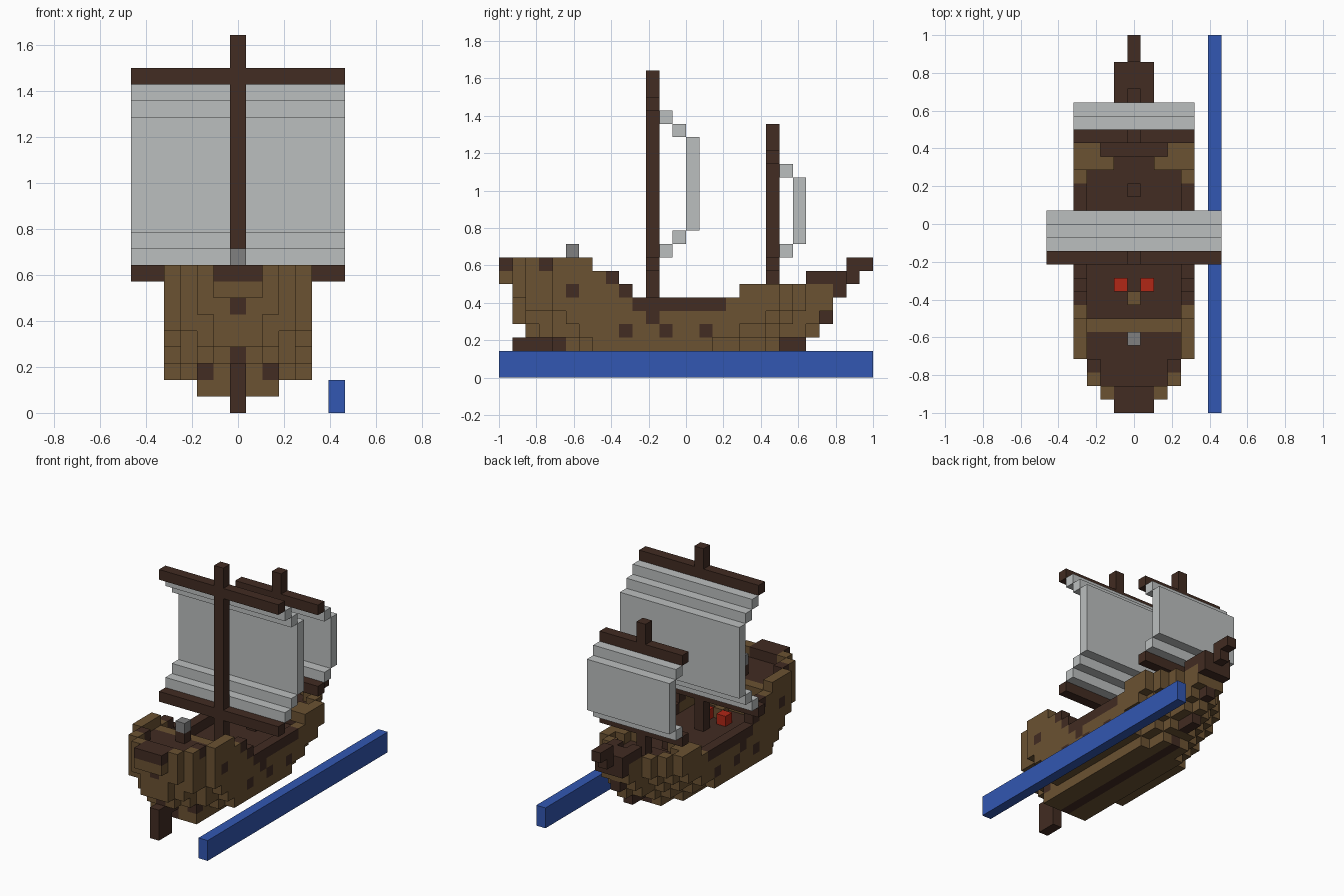
import bpy
import bmesh
from mathutils import Matrix, Vector

U = 2 / 28  # block size

cube = bpy.data.objects.get("Cube")
if cube:
    bpy.data.objects.remove(cube, do_unlink=True)


def material(name, rgb):
    m = bpy.data.materials.new(name)
    m.use_nodes = True
    m.diffuse_color = (*rgb, 1)
    m.node_tree.nodes["Principled BSDF"].inputs["Base Color"].default_value = (*rgb, 1)
    return m


BROWN = material("oak brown", (.147, .084, .032))
DARK = material("dark wood", (.054, .025, .016))
CLOTH = material("sail cloth", (.5, .52, .52))
BLUE = material("water blue", (.032, .095, .445))
RED = material("signal red", (.44, .02, .008))
GREY = material("stone grey", (.216, .216, .216))


def make_object(name, bm, mats):
    mesh = bpy.data.meshes.new(name)
    bm.to_mesh(mesh)
    bm.free()
    for m in mats:
        mesh.materials.append(m)
    obj = bpy.data.objects.new(name, mesh)
    bpy.context.collection.objects.link(obj)
    return obj


def add_box(bm, xs, ys, zs):
    """Add a box covering inclusive block ranges across, along and up."""
    size = [b - a + 1 for a, b in (xs, ys, zs)]
    low = Vector((xs[0] - .5, ys[0] - 14, zs[0]))
    mid = (low + Vector(size) / 2) * U
    bmesh.ops.create_cube(bm, size=U, matrix=Matrix.Translation(mid) @ Matrix.Diagonal((*size, 1)))


def boxes(name, mat, *ranges):
    bm = bmesh.new()
    for r in ranges:
        add_box(bm, *r)
    return make_object(name, bm, [mat])


# Hull layers: first row, stern half-widths, last row, bow half-widths, full half-width
BOW = [1, 1, 2, 3]
LAYERS = {
    1: (4, [2], 19, [1, 1], 2),
    2: (4, [2, 2, 3], 20, [1, 2, 2, 3, 3], 4),
    3: (2, [1, 2, 3, 3], 23, [0, 1, 1, 2, 3, 3], 4),
    4: (1, [1, 2, 2, 3], 23, [1, 1, 2, 3], 4),
    5: (1, [1, 3, 3], 24, BOW, 4),
    6: (1, [2, 3, 3], 24, BOW, 4),
    7: (1, [2, 3, 3], 24, BOW, 4),
    8: (1, [2, 3, 3], 24, BOW, 4),
}
PORTS = {(3, 9), (3, 12), (3, 15), (4, 11), (6, 5), (8, 3), (7, 8), (6, 9)}


def half_width(k, j):
    first, stern, last, bow, full = LAYERS[k]
    if j < first or j > last:
        return -1
    a = stern[j - first] if j - first < len(stern) else full
    b = bow[last - j] if last - j < len(bow) else full
    return min(a, b, full)


def hull_block(k, j, i):
    """Material slot of a hull block (0 brown, 1 dark), or None when empty."""
    x, w = abs(i), half_width(k, j)
    if x > w:
        return None
    rim = x == w or x > half_width(k, j - 1) or x > half_width(k, j + 1)
    if k == 1:
        return int(x == 0)
    if k == 2:
        return int(j == 4 and x == 2)
    if (k, j) in PORTS and x == w:
        return 1
    if x == 0 and (k, j) in {(3, 2), (6, 1)}:
        return 1
    if k < 5:
        return int(not rim)
    if k == 5:
        if rim:
            return int(10 <= j <= 16)
        return 1 if j < 6 or j > 18 else 0 if j == 6 else None
    # Bow rail and stern castle
    if j > 17:
        inner = (j == 18 and x in (2, 3)) or (j == 19 and x == 3)
        return 0 if k == 6 and (rim or inner) else None
    if j > 6:
        return 0 if rim and j < 16 - k and k < 8 else None
    if k == 8:
        return (int(j == 1 and x < 2)) if rim else None
    return int(not rim and j < 6)


blocks = {}
for k in LAYERS:
    for j in range(28):
        for i in range(-4, 5):
            slot = hull_block(k, j, i)
            if slot is not None:
                blocks[i, j, k] = slot

# Skin only the exposed sides of the hull blocks
bm = bmesh.new()
for cell, slot in blocks.items():
    for axis in range(3):
        for sign in (-1, 1):
            n = Vector((0, 0, 0))
            n[axis] = sign
            if tuple(int(c + d) for c, d in zip(cell, n)) in blocks:
                continue
            s = Vector((0, 0, 0))
            s[(axis + 1) % 3] = 1
            t = n.cross(s)
            mid = Vector((cell[0], cell[1] - 13.5, cell[2] + .5)) + n / 2
            corners = [mid + (s * a + t * b) / 2 for a, b in ((-1, -1), (1, -1), (1, 1), (-1, 1))]
            bm.faces.new([bm.verts.new(c * U) for c in corners]).material_index = slot
bmesh.ops.remove_doubles(bm, verts=bm.verts, dist=U / 100)
make_object("hull", bm, [BROWN, DARK])

# Stern and bow timbers
boxes("rudder", DARK, ((0, 0), (1, 2), (0, 1)), ((0, 0), (1, 3), (2, 2)))
boxes("stern_ledge", BROWN, ((-1, 1), (0, 0), (7, 7)))
boxes("stern_rail", DARK, ((-1, 1), (0, 0), (8, 8)))
boxes("bow_stem", DARK, ((0, 0), (21, 22), (2, 2)), ((0, 0), (24, 24), (4, 4)),
      ((-1, 1), (25, 25), (6, 6)))
boxes("bowsprit", DARK, ((-1, -1), (23, 25), (7, 7)), ((1, 1), (23, 25), (7, 7)),
      ((0, 0), (24, 26), (7, 7)), ((0, 0), (26, 27), (8, 8)))

# Deck fittings
boxes("helm_post", DARK, ((0, 0), (5, 5), (8, 8)))
boxes("helm", GREY, ((0, 0), (5, 5), (9, 9)))
boxes("deck_step", BROWN, ((0, 0), (8, 8), (5, 5)))
boxes("deck_post", DARK, ((0, 0), (16, 16), (5, 5)))
for side, i in (("right", -1), ("left", 1)):
    boxes(side + "_red_chest", RED, ((i, i), (9, 9), (5, 5)))


def rig(name, row, top, yard, half, steps):
    """Mast, two yards and a stepped billowing sail."""
    wide = (-half, half)
    boxes(name + "_mast", DARK, ((0, 0), (row, row), (5, top)))
    boxes(name + "_yards", DARK, *[(wide, (row, row), (k, k)) for k in (8, yard)])
    parts = []
    for d in range(1, steps):
        parts += [(wide, (row + d, row + d), (k, k)) for k in (8 + d, yard - d)]
    parts.append((wide, (row + steps, row + steps), (8 + steps, yard - steps)))
    boxes(name + "_sail", CLOTH, *parts)


rig("main", 11, 22, 20, 6, 3)
rig("fore", 20, 18, 16, 4, 2)

# Strip of water beside the ship
boxes("water_strip", BLUE, ((6, 6), (0, 27), (0, 1)))
